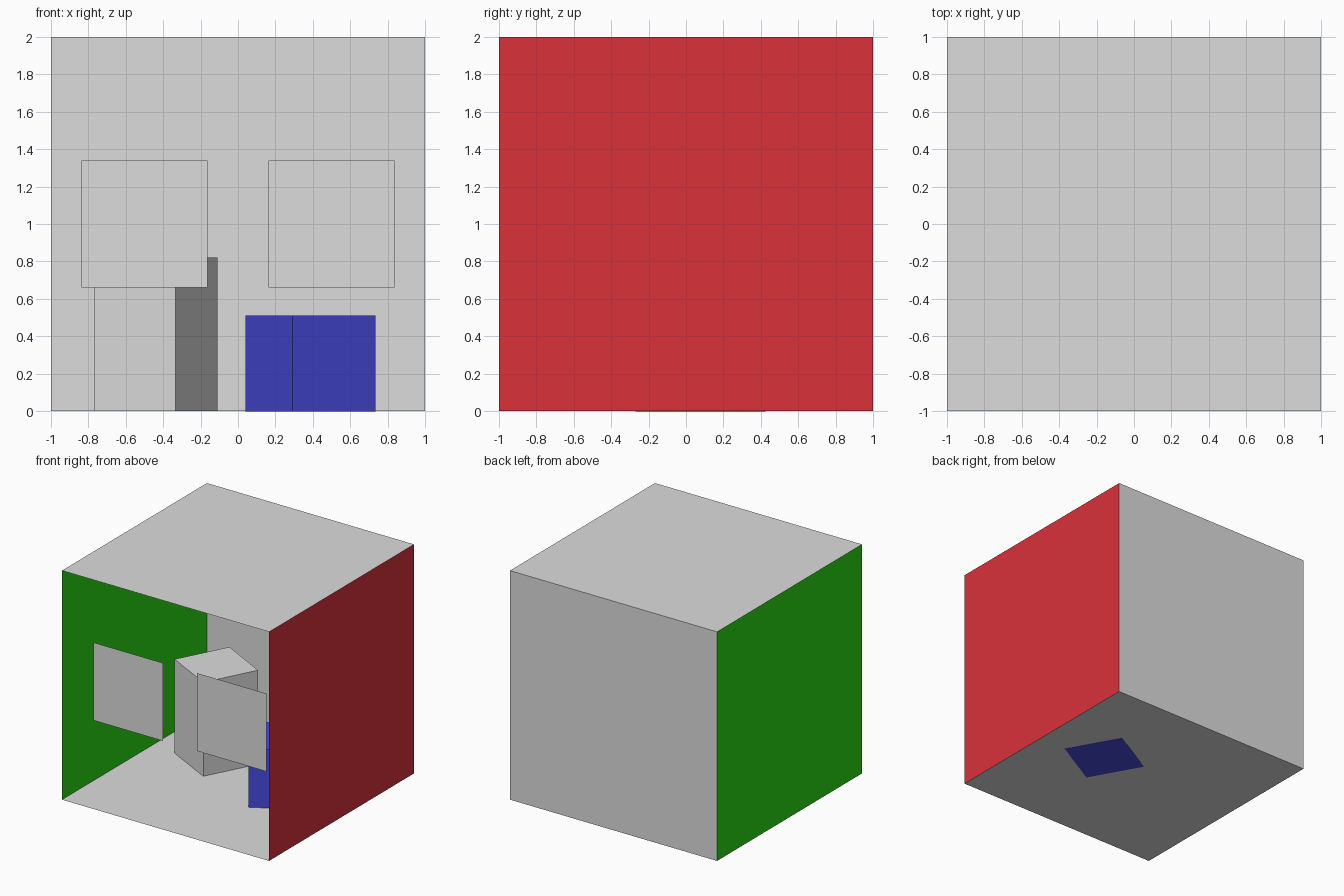
import bpy, bmesh
from mathutils import Vector

if "Cube" in bpy.data.objects:
    bpy.data.objects.remove(bpy.data.objects["Cube"])


def material(name, rgb):
    m = bpy.data.materials.new(name)
    m.diffuse_color = (*rgb, 1.0)
    m.use_nodes = True
    m.node_tree.nodes["Principled BSDF"].inputs["Base Color"].default_value = m.diffuse_color
    return m


GREY = material("light_grey", (0.716, 0.716, 0.716))
RED = material("red", (0.708, 0.031, 0.042))
GREEN = material("green", (0.023, 0.716, 0.007))
BLUE = material("blue", (0.063, 0.068, 0.716))


def finish(name, bm, mat):
    me = bpy.data.meshes.new(name)
    bm.to_mesh(me)
    bm.free()
    me.materials.append(mat)
    ob = bpy.data.objects.new(name, me)
    bpy.context.collection.objects.link(ob)


def sheet(name, centre, half_u, half_v, mat):
    """Thin rectangle spanned by two half-edge vectors; faces along u x v."""
    c, u, v = Vector(centre), Vector(half_u), Vector(half_v)
    bm = bmesh.new()
    bm.faces.new([bm.verts.new(p) for p in (c - u - v, c + u - v, c + u + v, c - u + v)])
    finish(name, bm, mat)


def block(name, corner, edge, height, mat, bottom=0.0):
    """Square block: front corner on the floor, one edge vector, the other turned 90 degrees."""
    (x, y), (ex, ey) = corner, edge
    bm = bmesh.new()
    base = bm.faces.new([bm.verts.new((px, py, bottom)) for px, py in (
        (x, y), (x + ex, y + ey), (x + ex - ey, y + ey + ex), (x - ey, y + ex))])
    top = bmesh.ops.extrude_face_region(bm, geom=[base], use_keep_orig=True)["geom"]
    bmesh.ops.translate(bm, vec=(0, 0, height - bottom),
                        verts=[g for g in top if isinstance(g, bmesh.types.BMVert)])
    bmesh.ops.recalc_face_normals(bm, faces=bm.faces)
    finish(name, bm, mat)


# Room, open at the front, facing inward
X, Y, Z = (1, 0, 0), (0, 1, 0), (0, 0, 1)
sheet("floor", (0, 0, 0), X, Y, GREY)
sheet("ceiling", (0, 0, 2), Y, X, GREY)
sheet("back_wall", (0, 1, 1), X, Z, GREY)
sheet("left_wall", (-1, 0, 1), Y, Z, GREEN)
sheet("right_wall", (1, 0, 1), Z, Y, RED)

# Turned blocks; the short one shows through the floor from below
block("tall_block", (-0.335, 0.0), (0.225, 0.435), 0.82, GREY)
block("short_block", (0.29, -0.27), (0.445, 0.25), 0.51, BLUE, bottom=-0.001)

# Floating panels near the opening
for side, x in (("left", -0.5), ("right", 0.5)):
    sheet(side + "_panel", (x, -0.8, 1.0), (0.337, 0, 0), (0, 0, 0.34), GREY)
